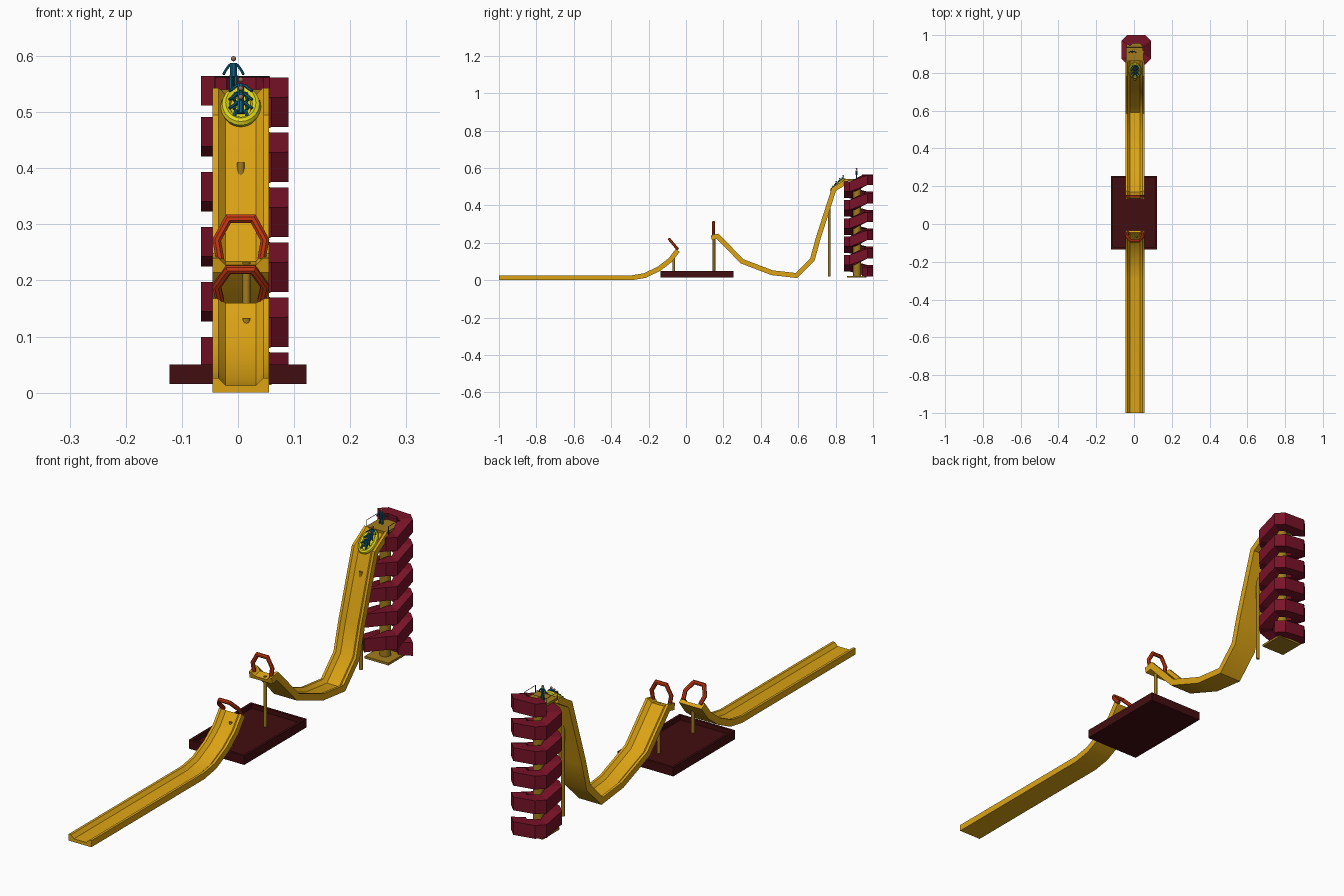
import bpy, bmesh, math
from mathutils import Vector, Matrix

if "Cube" in bpy.data.objects:
    bpy.data.objects.remove(bpy.data.objects["Cube"])

CX = 0.005  # slide centre line


def material(name, r, g, b):
    m = bpy.data.materials.new(name)
    m.diffuse_color = (r, g, b, 1)
    m.use_nodes = True
    m.node_tree.nodes["Principled BSDF"].inputs["Base Color"].default_value = m.diffuse_color
    return m


YELLOW = material("slide yellow", .72, .37, .007)
OCHRE = material("post ochre", .36, .20, .012)
MAROON = material("stair maroon", .19, .006, .021)
DARK = material("pool dark red", .055, .004, .005)
RED = material("arch red", .58, .042, .006)
LEMON = material("raft lemon", .75, .68, .012)
TEAL = material("suit teal", .006, .115, .20)
SKIN = material("skin tan", .30, .16, .09)
GREY = material("rail grey", .05, .045, .04)


def finish(bm, name, mat, smooth=False):
    bmesh.ops.recalc_face_normals(bm, faces=bm.faces)
    me = bpy.data.meshes.new(name)
    bm.to_mesh(me)
    bm.free()
    ob = bpy.data.objects.new(name, me)
    bpy.context.collection.objects.link(ob)
    me.materials.append(mat)
    if smooth:
        bpy.ops.object.select_all(action='DESELECT')
        bpy.context.view_layer.objects.active = ob
        ob.select_set(True)
        bpy.ops.object.shade_smooth_by_angle(angle=math.radians(40))
    return ob


def loft(rings, name, mat, smooth=False):
    """Skin a list of closed rings and cap both ends."""
    bm = bmesh.new()
    vs = [[bm.verts.new(p) for p in r] for r in rings]
    n = len(vs[0])
    for a, b in zip(vs, vs[1:]):
        for i in range(n):
            bm.faces.new((a[i], a[(i + 1) % n], b[(i + 1) % n], b[i]))
    bm.faces.new(vs[0])
    bm.faces.new(vs[-1][::-1])
    return finish(bm, name, mat, smooth)


def box(name, mat, lo, hi):
    bm = bmesh.new()
    bmesh.ops.create_cube(bm, size=1)
    for v in bm.verts:
        v.co = [l + (c + .5) * (h - l) for c, l, h in zip(v.co, lo, hi)]
    return finish(bm, name, mat)


def post(name, x, y, z0, z1, r, sides=12):
    bm = bmesh.new()
    bmesh.ops.create_cone(bm, cap_ends=True, segments=sides, radius1=r, radius2=r, depth=z1 - z0)
    bmesh.ops.translate(bm, verts=bm.verts, vec=(x, y, (z0 + z1) / 2))
    return finish(bm, name, OCHRE, True)


def tube(name, mat, pts, r, sides=8):
    """Round bar with mitred bends through the points."""
    pts = [Vector(p) for p in pts]
    plane = Vector((0, 0, 0))
    for a, b, c in zip(pts, pts[1:], pts[2:]):
        plane += (b - a).cross(c - b)
    if plane.length < 1e-9:
        plane = (pts[1] - pts[0]).orthogonal()
    plane.normalize()
    rings = []
    for i, p in enumerate(pts):
        d0 = (p - pts[i - 1]).normalized() if i else (pts[1] - p).normalized()
        d1 = (pts[i + 1] - p).normalized() if i + 1 < len(pts) else d0
        t = (d0 + d1).normalized()
        side = plane.cross(t).normalized() / max(t.dot(d0), .4)
        rings.append([p + r * (math.cos(a) * side + math.sin(a) * plane)
                      for a in (2 * math.pi * (k + .5) / sides for k in range(sides))])
    return loft(rings, name, mat, True)


# Slides: open channel swept along a side profile
CHANNEL = [(-.05, -.014), (-.05, .012), (-.04, .012), (-.027, -.001),
           (.027, -.001), (.04, .012), (.05, .012), (.05, -.014)]


def slide(name, path):
    path = [Vector(p) for p in path]
    rings = []
    for i, p in enumerate(path):
        d0 = (p - path[i - 1]).normalized() if i else (path[1] - p).normalized()
        d1 = (path[i + 1] - p).normalized() if i + 1 < len(path) else d0
        t = (d0 + d1).normalized()
        n = Vector((-t.y, t.x)) / t.dot(d0)
        rings.append([(CX + x, p.x + n.x * h, p.y + n.y * h) for x, h in CHANNEL])
    return loft(rings, name, YELLOW, True)


slide("landing_slide", [(-1, .014), (-.29, .014), (-.22, .026), (-.145, .062),
                        (-.085, .108), (-.045, .16)])
slide("launch_slide", [(.135, .228), (.17, .236), (.30, .102), (.46, .041), (.59, .026),
                       (.675, .111), (.705, .222), (.79, .487), (.865, .533)])

# Slide posts
post("landing_post", .015, -.065, .03, .132, .007)
post("launch_post", .015, .15, .03, .232, .007)
post("drop_post", CX, .766, .02, .41, .007)

# Arches at the jump, one leaning forward
ARCH = [(-.037, 0), (-.043, .034), (-.022, .072), (.022, .072), (.043, .034), (.037, 0)]
for name, y, z, lean in (("landing_arch", -.043, .164, 40), ("launch_arch", .147, .238, 0)):
    a = math.radians(lean)
    tube(name, RED, [(CX + x, y - h * math.sin(a), z + h * math.cos(a)) for x, h in ARCH], .008)

# Pool: block with a sunken floor
pool = box("pool", DARK, (-.122, -.135, .015), (.122, .255, .05))
bm = bmesh.new()
bm.from_mesh(pool.data)
top = max(bm.faces, key=lambda f: f.calc_center_median().z)
bmesh.ops.inset_region(bm, faces=[top], thickness=.014)
inner = bmesh.ops.extrude_discrete_faces(bm, faces=[top])["faces"][0]
bmesh.ops.translate(bm, verts=inner.verts, vec=(0, 0, -.018))
bm.to_mesh(pool.data)
bm.free()

# Tower column, foot and top platform
post("tower_column", .008, .915, .02, .535, .021, 16)
box("tower_foot", OCHRE, (-.045, .86, .014), (.06, .965, .023))
box("top_platform", OCHRE, (-.04, .862, .53), (.05, .975, .54))

# Spiral stair: chamfered square ramp winding five turns round the column
H, C, HALF = .078, .03, .0265
CORNERS = [((H - C, H), (H, H - C), .535), ((H, C - H), (H - C, -H), .50),
           ((C - H, -H), (-H, C - H), .465), ((-H, H - C), (C - H, H), .447)]
steps = [((-H, H - C), .538), ((C - H, H), .538)]
for turn in range(6):
    for a, b, z in (CORNERS if turn < 5 else CORNERS[:1]):
        steps += [(a, z - .098 * turn), (b, z - .098 * turn)]
stair_rings = []
for (x, y), z in steps:
    stair_rings.append([(.012 + x * s, .922 + y * s, z + h)
                        for s, h in ((1, HALF), (1, -HALF), (.42, -HALF), (.42, HALF))])
loft(stair_rings, "spiral_stair", MAROON)

# Platform railings
for x in (-.041, .056):
    tube("side_rail", GREY, [(x, .866, .53), (x, .866, .563), (x, .936, .563), (x, .936, .53)], .001, 4)
tube("back_rail", GREY, [(-.041, .936, .563), (.056, .936, .563)], .001, 4)

# Raft: oval ring with a thin floor, lying on the slope
TILT = math.radians(40)
RAFT = Matrix.Translation((CX, .812, .510)) @ Matrix.Rotation(TILT, 4, 'X')
bm = bmesh.new()
N, M = 20, 8
rows = []
for i in range(N):
    u = 2 * math.pi * i / N
    rows.append([])
    for j in range(M):
        v = 2 * math.pi * j / M
        k = .009 * math.cos(v)
        rows[-1].append(bm.verts.new(((.027 + k) * math.cos(u), (.043 + k) * math.sin(u),
                                      .009 * math.sin(v))))
for i in range(N):
    for j in range(M):
        bm.faces.new((rows[i][j], rows[(i + 1) % N][j],
                      rows[(i + 1) % N][(j + 1) % M], rows[i][(j + 1) % M]))
bmesh.ops.transform(bm, matrix=RAFT, verts=bm.verts)
finish(bm, "raft_ring", LEMON, True)
bm = bmesh.new()
bmesh.ops.create_circle(bm, cap_ends=True, segments=20, radius=1)
bmesh.ops.transform(bm, matrix=RAFT @ Matrix.Translation((0, 0, -.004))
                    @ Matrix.Diagonal((.028, .044, 1, 1)), verts=bm.verts)
finish(bm, "raft_floor", LEMON)


# People: torso, head, and mirrored arms and legs
def person(origin, torso, head, arm, leg):
    o = Vector(origin)
    tube("torso", TEAL, [o + Vector(p) for p in torso], .0065)
    for s in (-1, 1):
        for name, limb, r in (("arm", arm, .0026), ("leg", leg, .0036)):
            tube(name, TEAL, [o + Vector((s * x, y, z)) for x, y, z in limb], r, 6)
    b = bmesh.new()
    bmesh.ops.create_icosphere(b, subdivisions=2, radius=.0048)
    bmesh.ops.translate(b, verts=b.verts, vec=o + Vector(head))
    finish(b, "head", SKIN, True)


person((-.008, .912, .54), [(0, 0, .023), (0, 0, .047)], (0, 0, .055),
       [(.006, 0, .045), (.013, 0, .036), (.018, -.004, .027)],
       [(.004, 0, .026), (.005, 0, 0)])
for t in (-.024, 0, .024):
    person(RAFT @ Vector((0, t + .005, 0)), [(0, 0, 0), (0, .005, .021)], (0, .006, .029),
           [(.006, .004, .02), (.013, .001, .014), (.02, -.006, .009)],
           [(.004, 0, .002), (.009, -.011, .004), (.012, -.017, -.008)])
